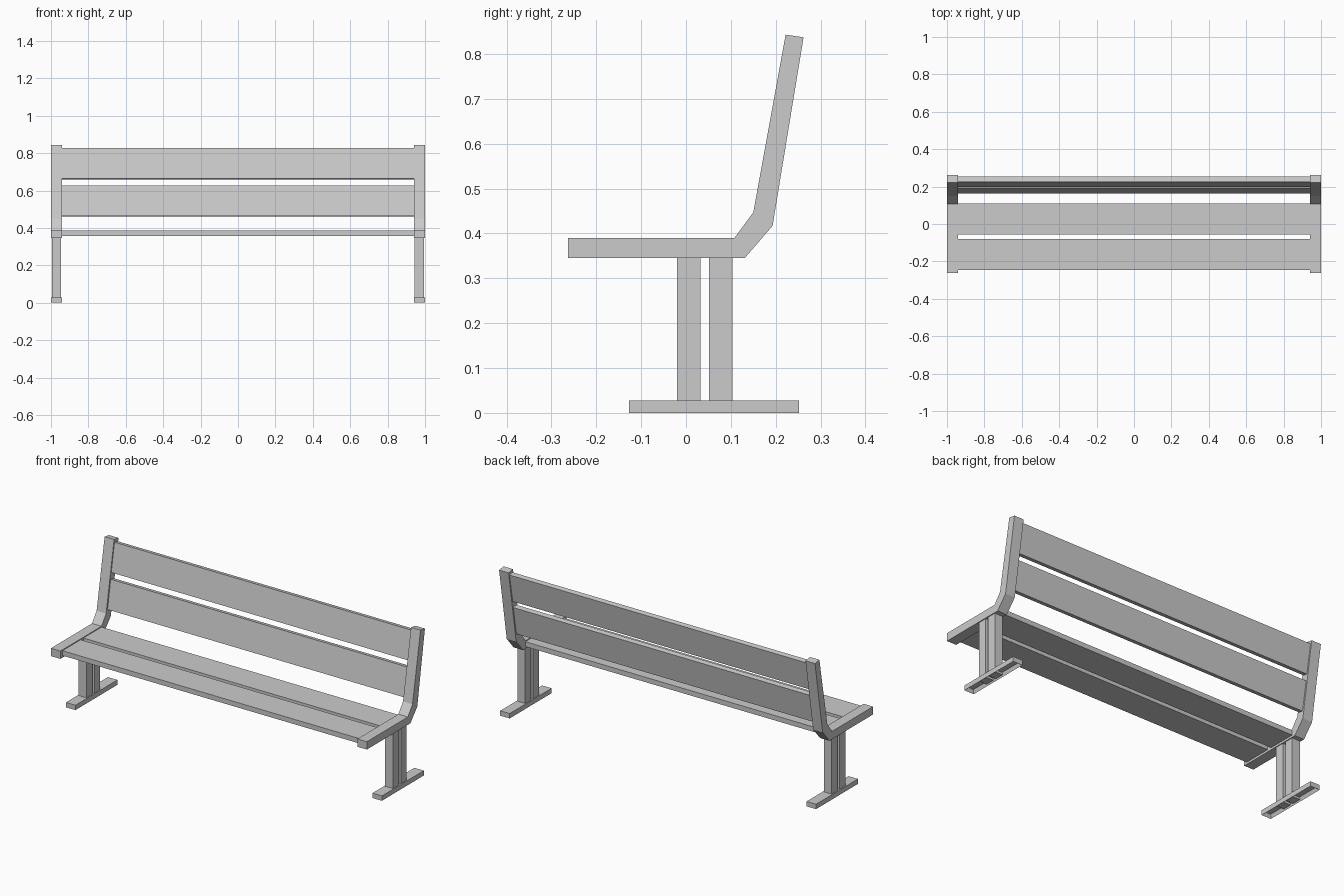
import bpy, bmesh, math
from mathutils import Matrix

if "Cube" in bpy.data.objects:
    bpy.data.objects.remove(bpy.data.objects["Cube"])


def finish(bm, name, mirror=False):
    bmesh.ops.recalc_face_normals(bm, faces=bm.faces)
    me = bpy.data.meshes.new(name)
    bm.to_mesh(me)
    bm.free()
    ob = bpy.data.objects.new(name, me)
    bpy.context.collection.objects.link(ob)
    if mirror:
        ob.modifiers.new("mirror", 'MIRROR')
    return ob


def box(name, centre, size, tilt=0.0, mirror=False, recess=None):
    bm = bmesh.new()
    bmesh.ops.create_cube(bm, size=1, matrix=Matrix.Diagonal((*size, 1)))
    if recess:
        # hollow out the underside, leaving a thin rim
        wall, depth = recess
        bottom = min(bm.faces, key=lambda f: f.calc_center_median().z)
        bmesh.ops.inset_region(bm, faces=[bottom], thickness=wall)
        bmesh.ops.translate(bm, verts=bottom.verts, vec=(0, 0, depth))
    bm.transform(Matrix.Translation(centre) @ Matrix.Rotation(tilt, 4, 'X'))
    return finish(bm, name, mirror)


# Bent side frames: seat support and back post in one piece
profile = [(-0.263, 0.345), (0.131, 0.345), (0.193, 0.417), (0.262, 0.837),
           (0.222, 0.843), (0.150, 0.447), (0.108, 0.390), (-0.263, 0.390)]
bm = bmesh.new()
face = bm.faces.new([bm.verts.new((0.94, y, z)) for y, z in profile])
ext = bmesh.ops.extrude_face_region(bm, geom=[face], use_keep_orig=True)
bmesh.ops.translate(bm, vec=(0.06, 0, 0),
                    verts=[v for v in ext["geom"] if isinstance(v, bmesh.types.BMVert)])
finish(bm, "side_frame", mirror=True)

# Twin legs at each end
for label, y in (("front", 0.006), ("rear", 0.0775)):
    box(label + "_leg", (0.97, y, 0.177), (0.05, 0.053, 0.338), mirror=True)

# Feet, hollow underneath
box("foot", (0.97, 0.0625, 0.014), (0.06, 0.379, 0.028), mirror=True,
    recess=(0.012, 0.02))

# Seat slats
for i, y in enumerate((-0.1625, 0.0275)):
    box(f"seat_slat_{i + 1}", (0, y, 0.371), (1.88, 0.165, 0.028))

# Back slats, leaning with the posts
for i, (y, z) in enumerate(((0.191, 0.5435), (0.225, 0.7425))):
    box(f"back_slat_{i + 1}", (0, y, z), (1.88, 0.028, 0.165), tilt=-math.radians(10))
